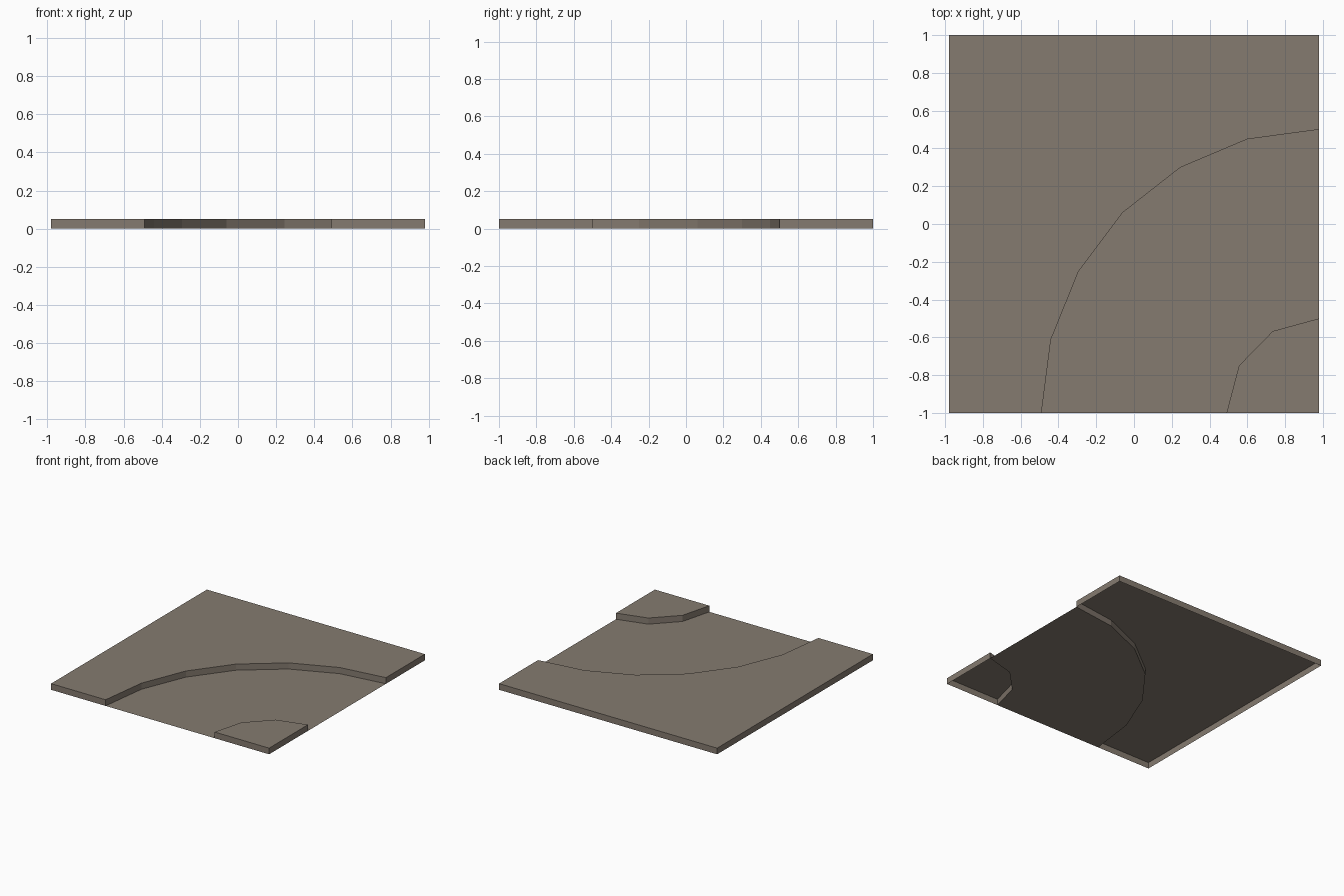
import bpy, bmesh, math

if "Cube" in bpy.data.objects:
    bpy.data.objects.remove(bpy.data.objects["Cube"])

HX, HY, CURB = 0.98, 1.0, 0.05   # half width, half depth, kerb height


def material(name, rgb):
    m = bpy.data.materials.new(name)
    m.diffuse_color = (*rgb, 1)
    m.use_nodes = True
    m.node_tree.nodes["Principled BSDF"].inputs["Base Color"].default_value = m.diffuse_color
    return m


stone = material("warm grey stone", (0.235, 0.198, 0.162))


def arc(radius, steps):
    """Quarter turn around the front right corner, from the right edge to the front edge."""
    return [(HX - HX * radius * math.sin(a), -HY + HY * radius * math.cos(a))
            for a in (math.pi / 2 * i / steps for i in range(steps + 1))]


def sheet(name, outline, top=0.0):
    """Flat counter-clockwise outline at height top, with open-bottomed walls down to z = 0."""
    bm = bmesh.new()
    upper = [bm.verts.new((x, y, top)) for x, y in outline]
    bm.faces.new(upper)
    if top > 0:
        lower = [bm.verts.new((x, y, 0)) for x, y in outline]
        for i in range(len(outline)):
            j = (i + 1) % len(outline)
            bm.faces.new((lower[i], lower[j], upper[j], upper[i]))
    bmesh.ops.triangulate(bm, faces=[f for f in bm.faces if len(f.verts) > 4])
    mesh = bpy.data.meshes.new(name)
    bm.to_mesh(mesh)
    bm.free()
    mesh.materials.append(stone)
    bpy.context.collection.objects.link(bpy.data.objects.new(name, mesh))


outer, inner = arc(1.5, 6), arc(0.5, 3)

# Raised pavement around the outside of the bend
sheet("outer_pavement", outer[::-1] + [(HX, HY), (-HX, HY), (-HX, -HY)], CURB)
# Raised pavement in the inside corner
sheet("inner_pavement", inner + [(HX, -HY)], CURB)
# Road surface curving between the two kerbs
sheet("road", outer + inner[::-1])
